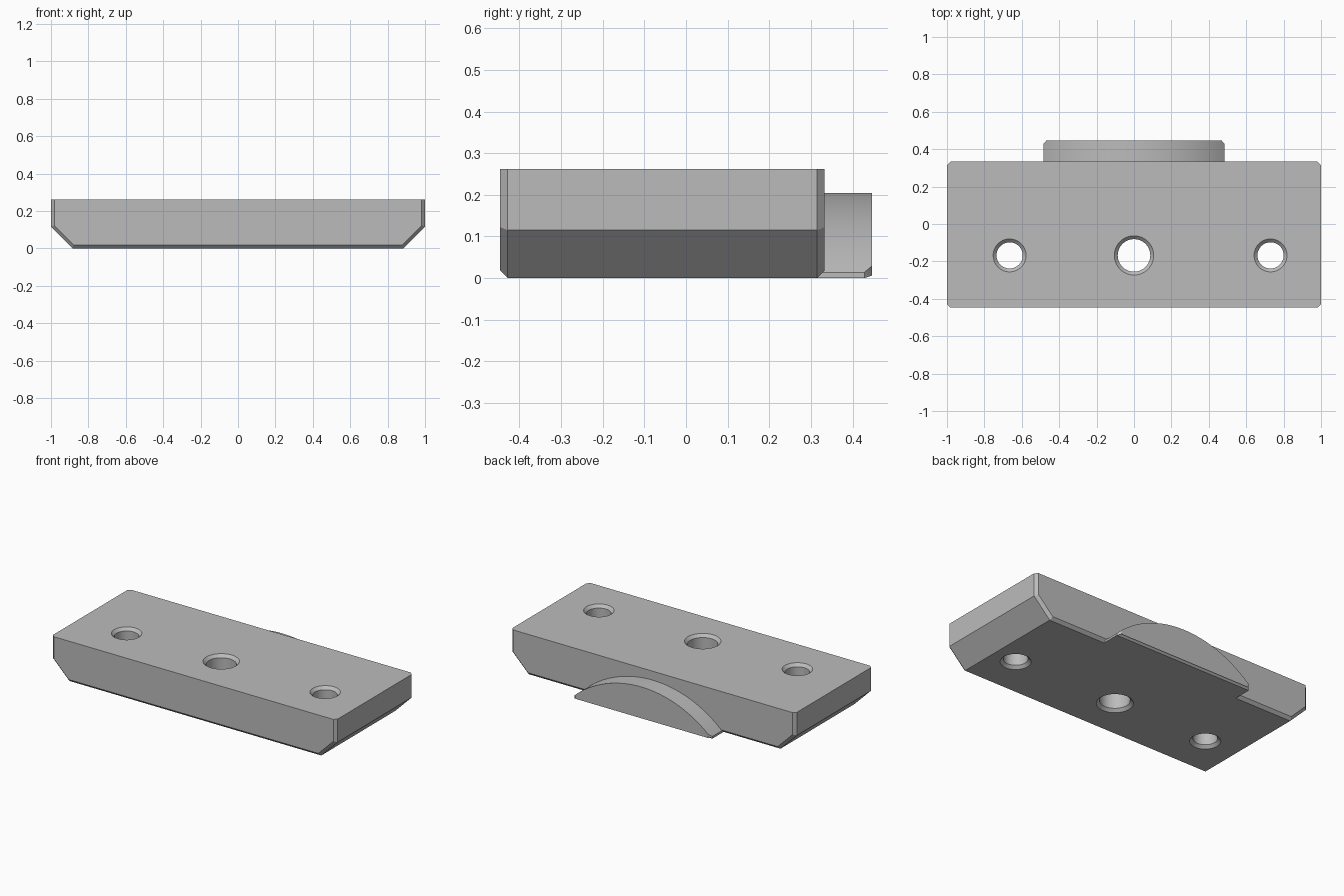
import bpy, bmesh, math

cube = bpy.data.objects.get("Cube")
if cube:
    bpy.data.objects.remove(cube, do_unlink=True)

HEIGHT = 0.262
FRONT, BACK, BOSS_BACK = -0.446, 0.333, 0.446
CHAMFER = 0.018

grey = bpy.data.materials.new("plain grey")
grey.use_nodes = True
colour = (0.5, 0.5, 0.5, 1)
grey.diffuse_color = colour
grey.node_tree.nodes["Principled BSDF"].inputs["Base Color"].default_value = colour


def finish(name, bm):
    bmesh.ops.recalc_face_normals(bm, faces=bm.faces)
    mesh = bpy.data.meshes.new(name)
    bm.to_mesh(mesh)
    bm.free()
    mesh.materials.append(grey)
    obj = bpy.data.objects.new(name, mesh)
    bpy.context.collection.objects.link(obj)
    return obj


def prism(name, outline, y0, y1, chamfered):
    """Extrude an x-z outline along y, then chamfer the edges picked by a rule."""
    bm = bmesh.new()
    face = bm.faces.new([bm.verts.new((x, y0, z)) for x, z in outline])
    new = bmesh.ops.extrude_face_region(bm, geom=[face])["geom"]
    for v in new:
        if isinstance(v, bmesh.types.BMVert):
            v.co.y = y1
    edges = [e for e in bm.edges if chamfered(*(v.co for v in e.verts))]
    bmesh.ops.bevel(bm, geom=edges, offset=CHAMFER, segments=1, profile=0.5,
                    affect='EDGES', clamp_overlap=False)
    return finish(name, bm)


def hole_cutter(x, y, radius):
    """Turned cutter that flares at both ends to countersink the hole."""
    wide, over = radius + 2 * CHAMFER, CHAMFER
    profile = [(wide, -over), (radius, CHAMFER),
               (radius, HEIGHT - CHAMFER), (wide, HEIGHT + over)]
    bm = bmesh.new()
    n = 64
    rings = [[bm.verts.new((x + r * math.cos(math.tau * i / n),
                            y + r * math.sin(math.tau * i / n), z))
              for i in range(n)] for r, z in profile]
    for a, b in zip(rings, rings[1:]):
        for i in range(n):
            j = (i + 1) % n
            bm.faces.new((a[i], a[j], b[j], b[i]))
    bm.faces.new(rings[0])
    bm.faces.new(rings[-1])
    return finish("hole_cutter", bm)


def shade(obj):
    bpy.ops.object.select_all(action='DESELECT')
    obj.select_set(True)
    bpy.context.view_layer.objects.active = obj
    bpy.ops.object.shade_smooth_by_angle(angle=math.radians(25))


# Block with sloped lower ends; front and back rims chamfered except along the top
block = prism(
    "mounting_block",
    [(-1, HEIGHT), (-1, 0.115), (-0.885, 0), (0.885, 0), (1, 0.115), (1, HEIGHT)],
    FRONT, BACK,
    lambda a, b: abs(a.y - b.y) < 1e-5 and min(a.z, b.z) < HEIGHT - 1e-4)

# Three countersunk through holes
for x, radius in ((-0.665, 0.07), (0, 0.087), (0.73, 0.07)):
    cutter = hole_cutter(x, -0.168, radius)
    cutter.hide_render = True
    mod = block.modifiers.new("hole", 'BOOLEAN')
    mod.operation, mod.solver, mod.object = 'DIFFERENCE', 'EXACT', cutter
    bpy.context.view_layer.objects.active = block
    bpy.ops.object.modifier_apply(modifier=mod.name)
    bpy.data.objects.remove(cutter, do_unlink=True)
shade(block)

# Arched boss on the back: circular segment on a thin straight foot
half, foot, top = 0.485, 0.014, 0.205
rise = top - foot
R = (half ** 2 + rise ** 2) / (2 * rise)
sweep = math.asin(half / R)
steps = 48
angles = [sweep * (2 * i / steps - 1) for i in range(steps + 1)]
arch = [(R * math.sin(a), top - R + R * math.cos(a)) for a in angles]
boss = prism("arched_boss", [(-half, 0)] + arch + [(half, 0)],
             BACK - CHAMFER, BOSS_BACK,
             lambda a, b: min(a.y, b.y) > BOSS_BACK - 1e-4)
shade(boss)
